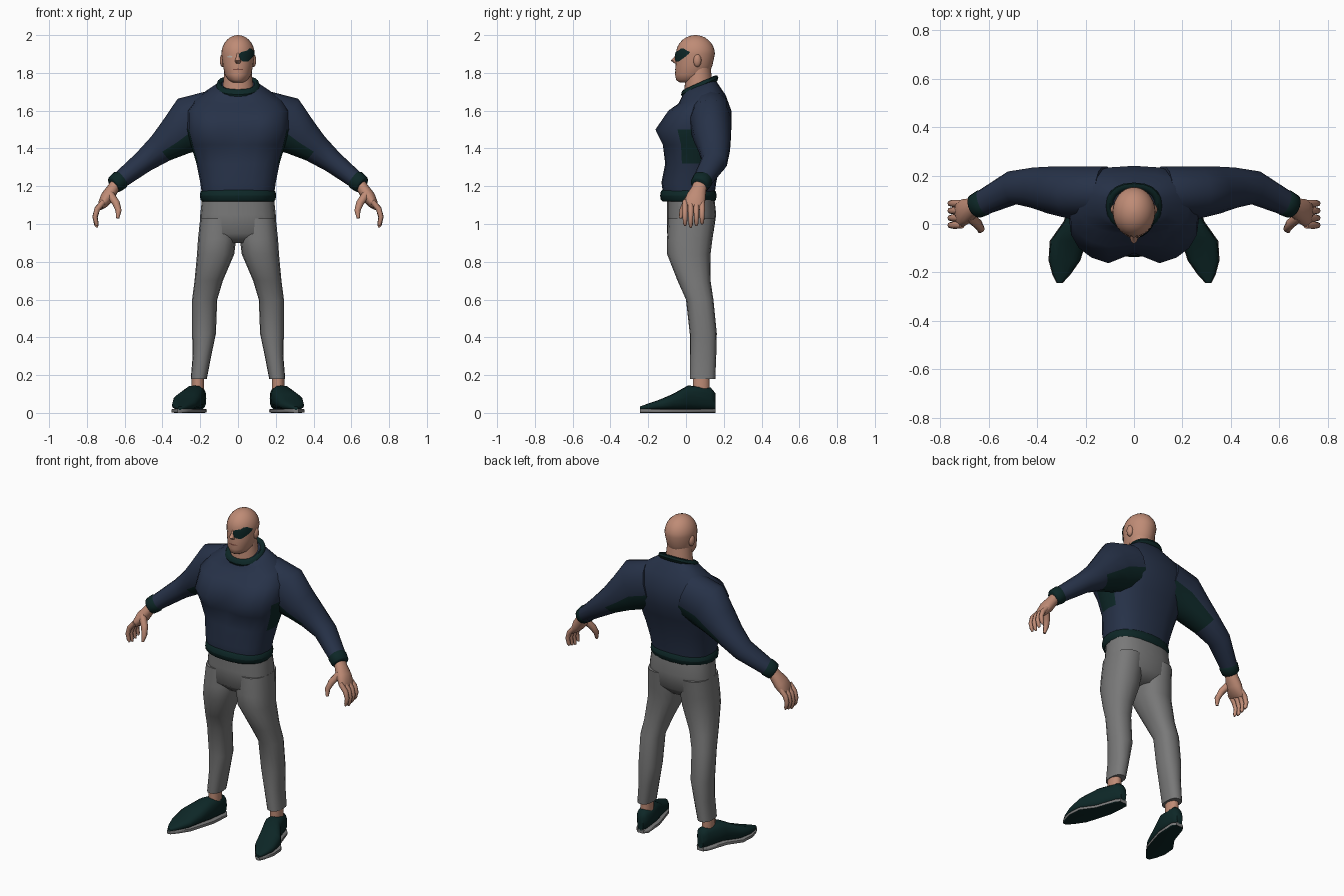
import bpy, bmesh
from math import sin, cos, pi, sqrt, radians, copysign
from mathutils import Vector

cube = bpy.data.objects.get("Cube")
if cube:
    bpy.data.objects.remove(cube)


def material(name, red, green, blue):
    mat = bpy.data.materials.new(name)
    mat.use_nodes = True
    mat.diffuse_color = (red, green, blue, 1)
    shader = next(n for n in mat.node_tree.nodes if n.type == 'BSDF_PRINCIPLED')
    shader.inputs["Base Color"].default_value = mat.diffuse_color
    return mat


SKIN = material("skin", .52, .26, .18)
NAVY = material("navy_wool", .02, .032, .066)
GREEN = material("dark_green", .004, .02, .02)
GREY = material("grey", .19, .19, .19)
LIP = material("lip_brown", .2, .07, .05)
WHITE = material("eye_white", .5, .45, .4)


def angles(start, end, steps):
    return [radians(start + (end - start) * i / steps) for i in range(steps + 1)]


def section(centre, u, v, power=1.0, sides=20):
    """Closed superellipse ring spanned by u and v."""
    def bend(value):
        return copysign(abs(value) ** power, value) if abs(value) > 1e-6 else 0
    return [Vector(centre) + Vector(u) * bend(cos(a)) + Vector(v) * bend(sin(a))
            for a in angles(0, 360, sides)[:-1]]


def flat(z, left, right, front, back, power=1.0, sides=20, tilt=0):
    """Horizontal ring from its extents; tilt raises the back."""
    depth = (back - front) / 2
    return section(((left + right) / 2, front + depth, z),
                   ((right - left) / 2, 0, 0), (0, depth, tilt * depth), power, sides)


def loft(name, rings, mat, closed=True, caps=True, mirror=False):
    bm = bmesh.new()
    rows = [[bm.verts.new(p) for p in ring] for ring in rings]
    count = len(rows[0])
    for low, high in zip(rows, rows[1:]):
        for i in range(count if closed else count - 1):
            j = (i + 1) % count
            bm.faces.new((low[i], low[j], high[j], high[i]))
    if closed and caps:
        bm.faces.new(rows[0])
        bm.faces.new(rows[-1])
    if closed:
        bmesh.ops.recalc_face_normals(bm, faces=bm.faces)
    mesh = bpy.data.meshes.new(name)
    bm.to_mesh(mesh)
    bm.free()
    mesh.materials.append(mat)
    part = bpy.data.objects.new(name, mesh)
    bpy.context.collection.objects.link(part)
    bpy.ops.object.select_all(action='DESELECT')
    part.select_set(True)
    bpy.context.view_layer.objects.active = part
    bpy.ops.object.shade_smooth_by_angle(angle=radians(50))
    if mirror:
        part.modifiers.new("Mirror", 'MIRROR')
    return part


def tube(name, stations, mat, sides=14):
    """Mirrored limb through (point, radius, radius along y) stations."""
    points = [Vector(s[0]) for s in stations]
    rings = []
    for i, (_, radius, depth) in enumerate(stations):
        ahead = points[min(i + 1, len(points) - 1)]
        along = (ahead - points[max(i - 1, 0)]).normalized()
        side = (Vector((0, 1, 0)) - along * along.y).normalized()
        rings.append(section(points[i], side.cross(along) * radius, side * depth, .95, sides))
    return loft(name, rings, mat, mirror=True)


def band(name, z, half_height, width, front, back, thickness, tilt, mat):
    """Rounded knitted band around the body."""
    rings = []
    for a in angles(0, 360, 8):
        out = thickness * cos(a)
        rings.append(flat(z + half_height * sin(a), -width - out, width + out,
                          front - out, back + out, .85, tilt=tilt))
    loft(name, rings, mat, caps=False)


def paint(part, mat, rule):
    part.data.materials.append(mat)
    for face in part.data.polygons:
        if rule(face.center, face.normal):
            face.material_index = 1


# Sweater body: height, half width, front, back; the chest is hollowed mid-front
rings = []
for z, width, front, back in (
        (1.15, .19, -.12, .15), (1.22, .2, -.13, .16), (1.32, .22, -.11, .18),
        (1.42, .25, -.13, .21), (1.5, .27, -.17, .24), (1.6, .27, -.1, .24),
        (1.66, .23, -.04, .21), (1.71, .15, -.02, .17), (1.74, .1, -.01, .15)):
    ring = flat(z, -width, width, front, back, .8, tilt=max(0, z - 1.6) * 3)
    hollow = .05 * max(0, 1 - abs(z - 1.5) / .15)
    for point in ring:
        if point.y < 0:
            point.y += hollow * max(0, 1 - abs(point.x) / .1)
    rings.append(ring)
body = loft("sweater_body", rings, NAVY)
paint(body, GREEN, lambda c, n: abs(n.x) > .85 and 1.32 < c.z < 1.5)
band("sweater_hem", 1.15, .03, .19, -.125, .15, .012, 0, GREEN)
band("collar", 1.73, .02, .1, -.01, .155, .016, .45, GREEN)

# Sleeves with dark underarm panels, and cuffs
ELBOW, WRIST = Vector((.5, .15, 1.33)), Vector((.64, .08, 1.22))
sleeves = tube("sleeves", (
    ((.12, .13, 1.57), .14, .11), ((.25, .13, 1.53), .15, .11),
    ((.33, .14, 1.46), .11, .1), ((.41, .15, 1.4), .08, .085),
    (ELBOW, .06, .07), (WRIST, .044, .05)), NAVY)
paint(sleeves, GREEN, lambda c, n: n.z < -.25 and c.x < .4)
tube("cuffs", [(WRIST.lerp(ELBOW, t), r, r + .003) for t, r in (
    (.18, .045), (.12, .052), (-.1, .048), (-.14, .04))], GREEN)

# Hands
KNUCKLES = Vector((.72, .04, 1.1))
tube("palms", [(WRIST.lerp(KNUCKLES, t), r, depth) for t, r, depth in (
    (0, .03, .035), (.3, .032, .04), (.65, .036, .052), (.95, .026, .056),
    (1.1, .014, .05))], SKIN)
for i, finger in enumerate(("index", "middle", "ring", "little")):
    base = KNUCKLES + Vector((0, .03 * i - .045, 0))
    drop = -.11 + .008 * abs(i - 1)
    tube(finger + "_fingers", [(base + Vector((out, 0, drop * t)), r, r) for out, t, r in (
        (-.01, -.2, .014), (.025, .2, .015), (.037, .6, .013), (.03, .95, .011),
        (.025, 1.08, .005))], SKIN, 8)
tube("thumbs", (((.68, .03, 1.16), .022, .022), ((.645, 0, 1.11), .02, .02),
                ((.632, -.02, 1.07), .016, .016), ((.637, -.03, 1.03), .008, .008)), SKIN, 8)

# Trousers
loft("trouser_seat", [flat(z, -width, width, front, back, .8) for z, width, front, back in (
    (1.14, .19, -.1, .15), (1.05, .2, -.1, .16), (.95, .2, -.1, .145),
    (.9, .12, -.05, .1))], GREY)
loft("trouser_legs", [flat(*extents, .85, 16) for extents in (
    (1.03, .01, .2, -.095, .155), (.92, .01, .212, -.1, .14), (.84, .02, .217, -.1, .13),
    (.7, .08, .23, -.045, .13), (.6, .11, .243, 0, .145), (.42, .117, .243, .02, .163),
    (.3, .142, .24, .02, .16), (.18, .165, .25, .02, .155))], GREY, mirror=True)
tube("ankles", [((.212, .08, z), .033, .045) for z in (.2, .1)], SKIN)

# Shoes and soles share outlines: y, centre x, half width, height
OUTLINE = ((.155, .207, .02, .105), (.13, .208, .04, .135), (.01, .232, .056, .145),
           (-.07, .272, .073, .1), (-.15, .287, .063, .066), (-.21, .3, .034, .046),
           (-.243, .307, .01, .034))


def shoe_part(name, power, spread, bottom, top_of, mat):
    rings = []
    for y, x, width, height in OUTLINE:
        half = (top_of(height) - bottom) / 2
        rings.append(section((x, y, bottom + half), (width + spread, 0, 0),
                             (0, 0, half), power, 16))
    return loft(name, rings, mat, mirror=True)


shoe_part("shoes", .75, 0, .016, lambda height: height, GREEN)
soles = shoe_part("soles", .35, .003, 0, lambda height: .022, GREY)
paint(soles, GREEN, lambda c, n: n.z < -.5)

# Head: jaw sections below a domed skull
HEAD = [(1.75, .03, -.035, .06), (1.762, .05, -.052, .09), (1.79, .07, -.058, .12),
        (1.84, .08, -.055, .14)]
HEAD += [(1.9 + .1 * sin(a), .088 * cos(a), .05 - .103 * cos(a), .05 + .103 * cos(a))
         for a in angles(0, 86, 7)]


def round_stack(name, stations):
    loft(name, [flat(z, -width, width, front, back, sides=28)
                for z, width, front, back in stations], SKIN)


round_stack("head", HEAD)
round_stack("neck", ((1.66, .088, -.012, .15), (1.83, .07, 0, .13)))
round_stack("nose", ((1.905, .008, -.054, -.03), (1.885, .01, -.061, -.03),
                     (1.865, .016, -.08, -.03), (1.85, .013, -.06, -.03)))
loft("ears", [section((.08 + .017 * sin(a), .06, 1.866), (0, .022 * cos(a), 0),
                      (0, 0, .036 * cos(a)), sides=12)
              for a in angles(-60, 75, 5)], SKIN, mirror=True)


def on_face(x, z, grow):
    """Point just outside the front of the head."""
    low, high = next((a, b) for a, b in zip(HEAD, HEAD[1:]) if a[0] <= z <= b[0])
    t = (z - low[0]) / (high[0] - low[0])
    width, front, back = (a + (b - a) * t for a, b in zip(low[1:], high[1:]))
    middle = (front + back) / 2
    reach = (back - front) / 2 * sqrt(max(0, 1 - (x / width) ** 2))
    return Vector((x * grow, middle - reach * grow, z))


def plate(name, rows, mat, grow):
    loft(name, [[on_face(left + (right - left) * i / 8, z, grow) for i in range(9)]
                for z, left, right in rows], mat, closed=False)


def lens(name, x, z, width, height, mat):
    plate(name, [(z + height * sin(a), x - width * cos(a), x + width * cos(a))
                 for a in angles(-80, 80, 4)], mat, 1.02)


# Painted face details
plate("eye_patch", ((1.86, .025, .05), (1.87, .012, .062), (1.885, .006, .075),
                    (1.9, .006, .083), (1.91, .016, .084), (1.918, .045, .078),
                    (1.928, .055, .068)), GREEN, 1.05)
lens("right_eye", -.043, 1.886, .014, .005, WHITE)
lens("mouth", 0, 1.818, .03, .004, LIP)
